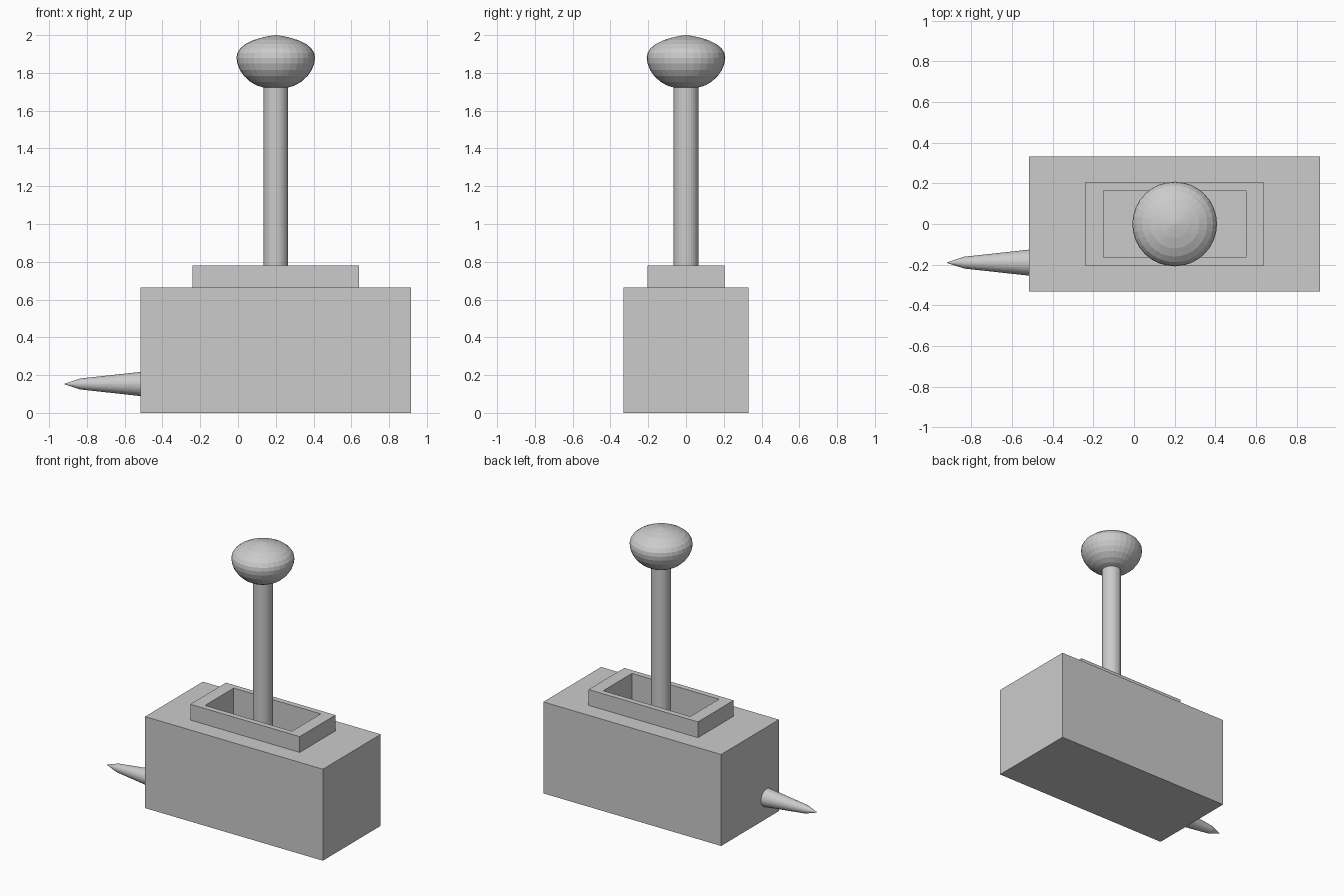
import bpy, bmesh, math
from mathutils import Matrix

if "Cube" in bpy.data.objects:
    bpy.data.objects.remove(bpy.data.objects["Cube"])

CX = 0.2  # centre line of the housing and lever


def loft(name, rings, caps=True, matrix=Matrix(), smooth=False):
    """Join successive rings of points with quads, capping or closing the ends."""
    bm = bmesh.new()
    loops = [[bm.verts.new(p) for p in ring] for ring in rings]
    pairs = list(zip(loops, loops[1:]))
    if not caps:
        pairs.append((loops[-1], loops[0]))
    for a, b in pairs:
        n = len(a)
        for i in range(n):
            j = (i + 1) % n
            bm.faces.new((a[i], a[j], b[j], b[i]))
    if caps:
        bm.faces.new(loops[0])
        bm.faces.new(loops[-1])
    bmesh.ops.remove_doubles(bm, verts=bm.verts, dist=1e-5)
    bmesh.ops.recalc_face_normals(bm, faces=bm.faces)
    bm.transform(matrix)
    mesh = bpy.data.meshes.new(name)
    bm.to_mesh(mesh)
    bm.free()
    obj = bpy.data.objects.new(name, mesh)
    bpy.context.collection.objects.link(obj)
    for p in mesh.polygons:
        p.use_smooth = smooth
    return obj


def rect(hx, hy, z):
    return [(CX - hx, -hy, z), (CX + hx, -hy, z), (CX + hx, hy, z), (CX - hx, hy, z)]


def circle(r, z, n=32):
    return [(r * math.cos(2 * math.pi * i / n), r * math.sin(2 * math.pi * i / n), z)
            for i in range(n)]


def lathe(name, profile, matrix):
    return loft(name, [circle(r, z) for r, z in profile], matrix=matrix)


# Housing with a lever slot sunk into its top
loft("housing", [rect(0.715, 0.332, 0), rect(0.715, 0.332, 0.665),
                 rect(0.35, 0.165, 0.665), rect(0.35, 0.165, 0.33)])

# Raised rectangular frame around the slot
loft("slot_collar", [rect(0.44, 0.205, 0.665), rect(0.44, 0.205, 0.78),
                     rect(0.35, 0.165, 0.78), rect(0.35, 0.165, 0.665)], caps=False)

# Lever shaft and knob
upright = Matrix.Translation((CX, 0, 0))
lathe("lever_shaft", [(0.066, 0.33), (0.066, 1.74)], upright)
lathe("lever_knob", [(0.066, 1.723), (0.10, 1.733), (0.135, 1.753), (0.168, 1.783),
                     (0.19, 1.815), (0.204, 1.85), (0.208, 1.88), (0.204, 1.905),
                     (0.188, 1.93), (0.16, 1.953), (0.12, 1.973), (0.07, 1.988),
                     (0.03, 1.996), (0.001, 2.0)], upright)

# Tapered spike on the left end, pointing along -x
sideways = Matrix.Translation((-0.515, -0.19, 0.153)) @ Matrix.Rotation(-math.pi / 2, 4, 'Y')
lathe("side_spike", [(0.064, -0.01), (0.064, 0), (0.029, 0.32), (0.019, 0.35), (0.001, 0.405)], sideways)
